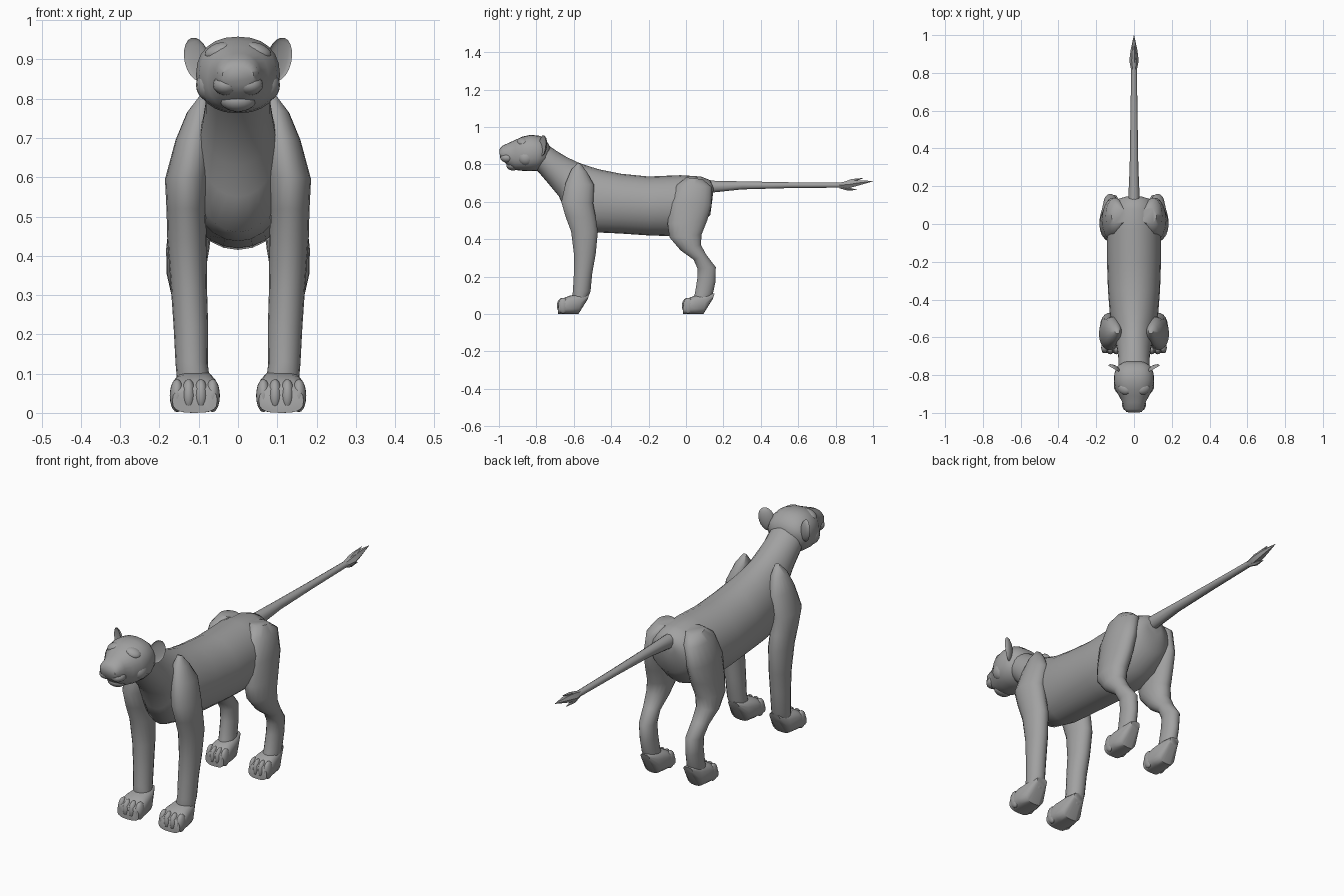
import bpy, bmesh, math
from mathutils import Vector, Matrix, Euler

fur = bpy.data.materials.new("grey_fur")
fur.diffuse_color = (0.36, 0.36, 0.36, 1)


def finish(name, bm, mirror=False, angle=50):
    bmesh.ops.recalc_face_normals(bm, faces=bm.faces[:])
    me = bpy.data.meshes.new(name)
    bm.to_mesh(me)
    bm.free()
    me.materials.append(fur)
    for p in me.polygons:
        p.use_smooth = True
    me.set_sharp_from_angle(angle=math.radians(angle))
    ob = bpy.data.objects.new(name, me)
    bpy.context.collection.objects.link(ob)
    if mirror:
        m = ob.modifiers.new("mirror", 'MIRROR')
        m.use_mirror_merge = False
    return ob


def loft(name, sections, sides=18, power=1.0, mirror=False, angle=50):
    """Sections: y,z of one edge, y,z of the opposite edge, centre x, half width."""
    bm = bmesh.new()
    rings = []
    for y0, z0, y1, z1, cx, hw in sections:
        c = Vector((cx, (y0 + y1) / 2, (z0 + z1) / 2))
        u = Vector((0, (y0 - y1) / 2, (z0 - z1) / 2))
        ring = []
        for i in range(sides):
            t = 2 * math.pi * i / sides
            a, b = (math.copysign(abs(f) ** power, f) for f in (math.cos(t), math.sin(t)))
            ring.append(bm.verts.new(c + Vector((hw * a, 0, 0)) + u * b))
        rings.append(ring)
    for r, s in zip(rings, rings[1:]):
        for i in range(sides):
            j = (i + 1) % sides
            bm.faces.new((r[i], r[j], s[j], s[i]))
    bm.faces.new(rings[0])
    bm.faces.new(rings[-1])
    return finish(name, bm, mirror, angle)


def blob(name, loc, size, rot=(0, 0, 0), mirror=False, cup=False):
    """Ellipsoid; cup folds its front half back in to make a hollow."""
    bm = bmesh.new()
    bmesh.ops.create_uvsphere(bm, u_segments=16, v_segments=10, radius=1)
    if cup:
        for v in bm.verts:
            if v.co.y < -0.01:
                v.co.y *= -0.35
    mat = Matrix.LocRotScale(Vector(loc), Euler([math.radians(a) for a in rot]), Vector(size))
    bmesh.ops.transform(bm, matrix=mat, verts=bm.verts[:])
    return finish(name, bm, mirror)


# Torso and neck, rump to nape
loft("torso", [
    (.148, .68, .142, .62, 0, .04),
    (.13, .715, .13, .53, 0, .095),
    (.08, .735, .05, .45, 0, .128),
    (-.03, .742, -.05, .415, 0, .143),
    (-.20, .735, -.20, .42, 0, .143),
    (-.35, .75, -.35, .43, 0, .138),
    (-.46, .772, -.50, .437, 0, .128),
    (-.52, .79, -.60, .46, 0, .115),
    (-.58, .811, -.645, .55, 0, .10),
    (-.64, .84, -.68, .63, 0, .09),
    (-.69, .87, -.73, .69, 0, .083),
    (-.74, .905, -.79, .76, 0, .083),
    (-.79, .93, -.82, .78, 0, .08)], sides=24)

# Head
loft("head", [
    (-.725, .89, -.735, .83, 0, .05),
    (-.745, .925, -.76, .785, 0, .088),
    (-.78, .952, -.80, .765, 0, .104),
    (-.83, .958, -.84, .763, 0, .107),
    (-.875, .948, -.88, .766, 0, .099),
    (-.91, .932, -.915, .77, 0, .078),
    (-.945, .916, -.95, .79, 0, .06),
    (-.98, .90, -.975, .815, 0, .054),
    (-.997, .882, -.995, .835, 0, .04)], sides=24, power=.88)
blob("chin", (0, -.925, .795), (.045, .036, .028))
blob("muzzle_pads", (.03, -.955, .835), (.034, .038, .026), mirror=True)
blob("brows", (.052, -.875, .922), (.036, .028, .018), (20, 20, 20), mirror=True)
blob("cheeks", (.07, -.855, .835), (.037, .045, .042), mirror=True)
blob("ears", (.105, -.768, .90), (.036, .02, .057), (0, 16, 30), mirror=True, cup=True)

# Front legs, shoulder to ankle
loft("front_legs", [
    (-.58, .808, -.56, .80, .088, .012),
    (-.615, .77, -.53, .76, .097, .033),
    (-.645, .70, -.49, .69, .112, .047),
    (-.668, .60, -.495, .59, .13, .056),
    (-.645, .52, -.48, .51, .132, .05),
    (-.615, .44, -.47, .44, .13, .05),
    (-.60, .32, -.482, .32, .125, .046),
    (-.60, .22, -.50, .22, .12, .044),
    (-.605, .13, -.51, .12, .118, .041),
    (-.61, .07, -.53, .07, .112, .042),
    (-.60, .03, -.56, .03, .11, .038)], mirror=True)

# Hind legs, hip to ankle
loft("hind_legs", [
    (.00, .73, .09, .72, .08, .04),
    (-.05, .69, .138, .68, .10, .05),
    (-.09, .59, .138, .58, .115, .053),
    (-.10, .48, .115, .50, .12, .055),
    (-.09, .41, .085, .425, .128, .055),
    (-.03, .34, .08, .37, .133, .049),
    (.04, .29, .11, .315, .13, .04),
    (.062, .24, .16, .25, .125, .036),
    (.06, .19, .158, .17, .122, .035),
    (.047, .11, .145, .11, .12, .036),
    (.03, .06, .12, .05, .117, .038),
    (.03, .03, .085, .02, .115, .035)], mirror=True)


# Paws with four toes each
def paw(name, cx, dy, k):
    shape = [(-.515, .11, -.525, .08, .028),
             (-.56, .11, -.575, .0, .052),
             (-.62, .098, -.62, .0, .062),
             (-.655, .085, -.655, .0, .063),
             (-.682, .062, -.684, .0, .057)]
    loft(name, [(a + dy, b, c + dy, d, cx, w * k) for a, b, c, d, w in shape],
         sides=20, power=.7, mirror=True)
    for i, f in enumerate((-.72, -.25, .25, .72)):
        back = .006 if abs(f) > .5 else 0
        blob(f"{name}_toe_{i + 1}", (cx + f * .063 * k, -.662 + dy + back, .044),
             (.0185 * k, .028, .042), mirror=True)


paw("front_paws", .11, 0, 1)
paw("hind_paws", .115, .668, .85)

# Tail and pointed tuft
loft("tail", [
    (.10, .715, .10, .64, 0, .032),
    (.145, .714, .145, .648, 0, .03),
    (.30, .71, .30, .665, 0, .023),
    (.55, .705, .55, .672, 0, .019),
    (.84, .703, .84, .675, 0, .015)], sides=10)
loft("tail_tuft", [
    (.80, .698, .80, .680, 0, .012),
    (.865, .715, .865, .668, 0, .025),
    (.92, .717, .92, .684, 0, .018),
    (1.0, .711, 1.0, .709, 0, .001)], sides=6, angle=35)
loft("tuft_upper_spike", [
    (.84, .705, .84, .69, 0, .01),
    (.885, .722, .885, .70, 0, .012),
    (.945, .727, .945, .725, 0, .001)], sides=5, angle=35)
loft("tuft_lower_spike", [
    (.82, .69, .82, .672, 0, .01),
    (.86, .68, .86, .660, 0, .012),
    (.915, .664, .915, .662, 0, .001)], sides=5, angle=35)
